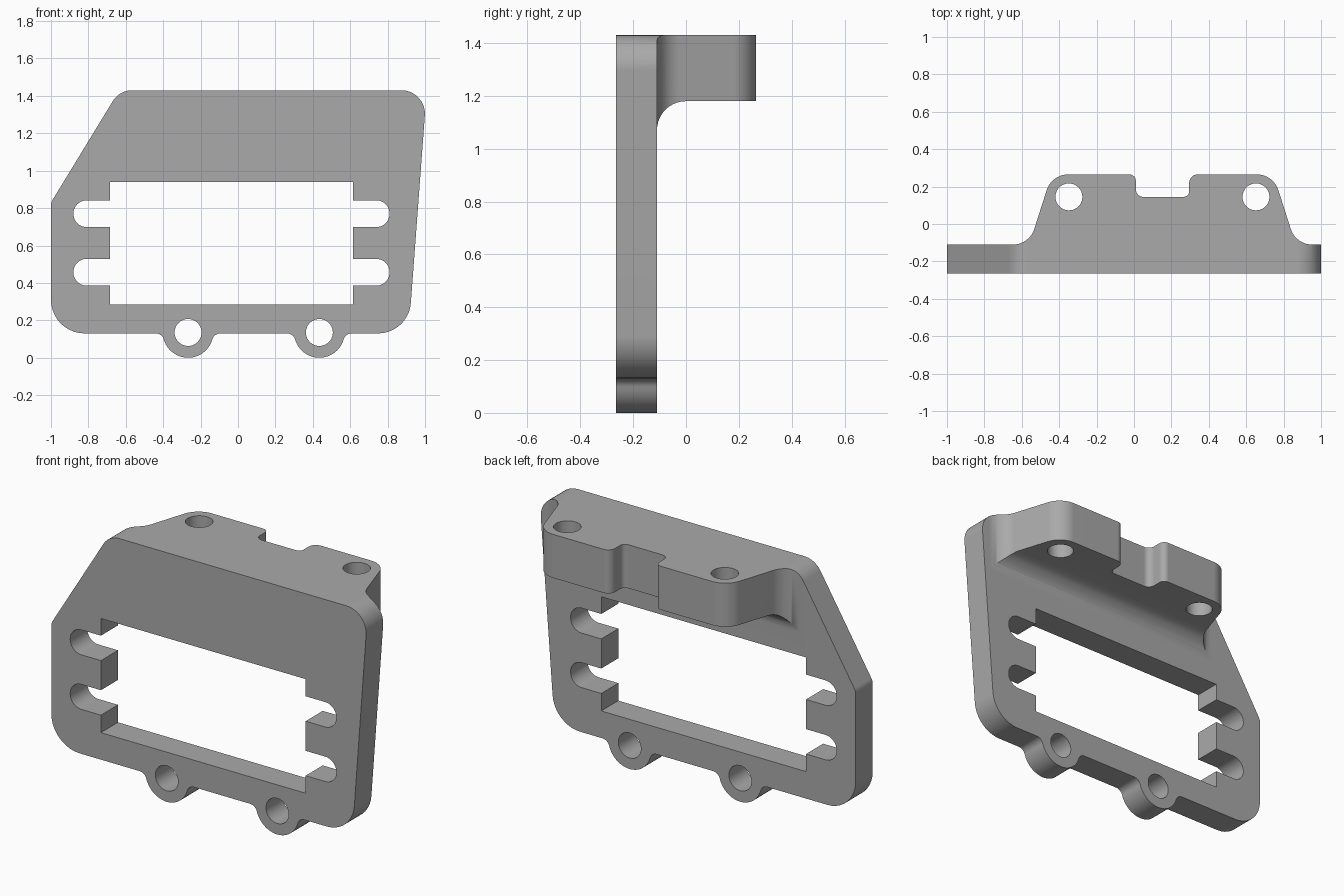
import bpy, bmesh
from math import radians, cos, sin, tan, atan2, sqrt, pi
from mathutils import Vector

cube = bpy.data.objects.get("Cube")
if cube:
    bpy.data.objects.remove(cube)

grey = bpy.data.materials.new("plain grey")
grey.use_nodes = True
colour = (0.4, 0.4, 0.4, 1)
grey.diffuse_color = colour
grey.node_tree.nodes["Principled BSDF"].inputs["Base Color"].default_value = colour


def arc(cx, cy, r, start, end, steps=10):
    angles = [start + (end - start) * i / steps for i in range(steps + 1)]
    return [(cx + r * cos(a), cy + r * sin(a)) for a in angles]


def rounded(corners):
    """Outline from (u, v, radius) corners; radius 0 keeps the point."""
    out = []
    for i, (u, v, r) in enumerate(corners):
        p = Vector((u, v))
        if r == 0:
            out.append((u, v))
            continue
        a = (Vector(corners[i - 1][:2]) - p).normalized()
        b = (Vector(corners[(i + 1) % len(corners)][:2]) - p).normalized()
        half = a.angle(b) / 2
        centre = p + (a + b).normalized() * (r / sin(half))
        s = p + a * (r / tan(half)) - centre
        e = p + b * (r / tan(half)) - centre
        start = atan2(s.y, s.x)
        sweep = (atan2(e.y, e.x) - start + pi) % (2 * pi) - pi
        out += arc(centre.x, centre.y, r, start, start + sweep)
    return out


def prism(name, outline, axis, low, high):
    """Extrude a flat outline along x, y or z."""
    place = {"x": lambda u, v, d: (d, u, v),
             "y": lambda u, v, d: (u, d, v),
             "z": lambda u, v, d: (u, v, d)}[axis]
    bm = bmesh.new()
    ends = [[bm.verts.new(place(u, v, d)) for u, v in outline] for d in (low, high)]
    for ring in ends:
        bm.faces.new(ring)
    n = len(outline)
    for i in range(n):
        j = (i + 1) % n
        bm.faces.new((ends[0][i], ends[0][j], ends[1][j], ends[1][i]))
    bmesh.ops.recalc_face_normals(bm, faces=bm.faces)
    mesh = bpy.data.meshes.new(name)
    bm.to_mesh(mesh)
    bm.free()
    mesh.materials.append(grey)
    ob = bpy.data.objects.new(name, mesh)
    bpy.context.collection.objects.link(ob)
    return ob


def combine(ob, tool, operation):
    mod = ob.modifiers.new("cut", "BOOLEAN")
    mod.operation, mod.object, mod.solver = operation, tool, "EXACT"
    bpy.context.view_layer.objects.active = ob
    bpy.ops.object.modifier_apply(modifier=mod.name)
    bpy.data.objects.remove(tool)


def circle(cx, cy, r):
    return arc(cx, cy, r, 0, 2 * pi, 40)[:-1]


FRONT, BACK, REAR = -0.265, -0.11, 0.265
BASE, TOP = 0.13, 1.43
LUGS, LUG_Z, LUG_R, FILLET = (-0.267, 0.435), 0.135, 0.135, 0.045


def lug(cx):
    """Round ear hanging below the bottom edge, blended in on both sides."""
    drop = LUG_Z - BASE + FILLET
    dx = sqrt((LUG_R + FILLET) ** 2 - drop ** 2)
    t = atan2(drop, dx)
    pts = arc(cx - dx, BASE - FILLET, FILLET, pi / 2, t)
    pts += arc(cx, LUG_Z, LUG_R, pi + t, 2 * pi - t, 24)[1:-1]
    pts += arc(cx + dx, BASE - FILLET, FILLET, pi - t, pi / 2)
    return [(u, v, 0) for u, v in pts]


# Front outline, shared by the plate and the shelf
outline = rounded([(-1, BASE, 0.18)] + lug(LUGS[0]) + lug(LUGS[1]) + [
    (0.912, BASE, 0.175), (1.009, TOP, 0.125),
    (-0.634, TOP, 0.12), (-1, 0.83, 0.06)])
bracket = prism("bracket", outline, "y", FRONT, BACK)
shelf = prism("shelf", outline, "y", -0.2, 0.5)

# Plan of the shelf: flared ends and a notch in the rear edge
plan = rounded([
    (-1.2, -0.3, 0), (1.2, -0.3, 0), (1.2, BACK, 0),
    (0.865, BACK, 0.12), (0.745, REAR, 0.12),
    (0.295, REAR, 0.045), (0.295, 0.145, 0.03),
    (0.01, 0.145, 0.04), (0.01, REAR, 0.035),
    (-0.44, REAR, 0.12), (-0.56, BACK, 0.12), (-1.2, BACK, 0)])
combine(shelf, prism("shelf_plan", plan, "z", 0.5, 1.6), "INTERSECT")

# Side profile of the shelf: curved underside
side = rounded([(-0.3, 1, 0), (BACK, 1, 0), (BACK, 1.18, 0.11),
                (0.6, 1.18, 0), (0.6, 1.7, 0), (-0.3, 1.7, 0)])
combine(shelf, prism("shelf_side", side, "x", -1.5, 1.5), "INTERSECT")
combine(bracket, shelf, "UNION")

# Window with two round-ended slots on each side
L, R, SL, SR, S = -0.685, 0.615, -0.88, 0.81, 0.0715
slots = (0.457, 0.77)
window = [(L, 0.285, 0), (R, 0.285, 0)]
for z in slots:
    window += [(R, z - S, 0), (SR, z - S, S - 0.001), (SR, z + S, S - 0.001), (R, z + S, 0)]
window += [(R, 0.94, 0), (L, 0.94, 0)]
for z in reversed(slots):
    window += [(L, z + S, 0), (SL, z + S, S - 0.001), (SL, z - S, S - 0.001), (L, z - S, 0)]
combine(bracket, prism("window", rounded(window), "y", -0.5, 0.0), "DIFFERENCE")

# Screw holes through the lugs and the shelf
for x in LUGS:
    combine(bracket, prism("lug_hole", circle(x, LUG_Z, 0.072), "y", -0.5, 0.0), "DIFFERENCE")
for x in (-0.348, 0.652):
    combine(bracket, prism("shelf_hole", circle(x, 0.145, 0.072), "z", 1, 1.6), "DIFFERENCE")

# Smooth curved walls, keep flat faces flat
bpy.ops.object.select_all(action="DESELECT")
bracket.select_set(True)
bpy.context.view_layer.objects.active = bracket
bpy.ops.object.shade_smooth_by_angle(angle=radians(30))
weighted = bracket.modifiers.new("flat_faces", "WEIGHTED_NORMAL")
weighted.keep_sharp = True
